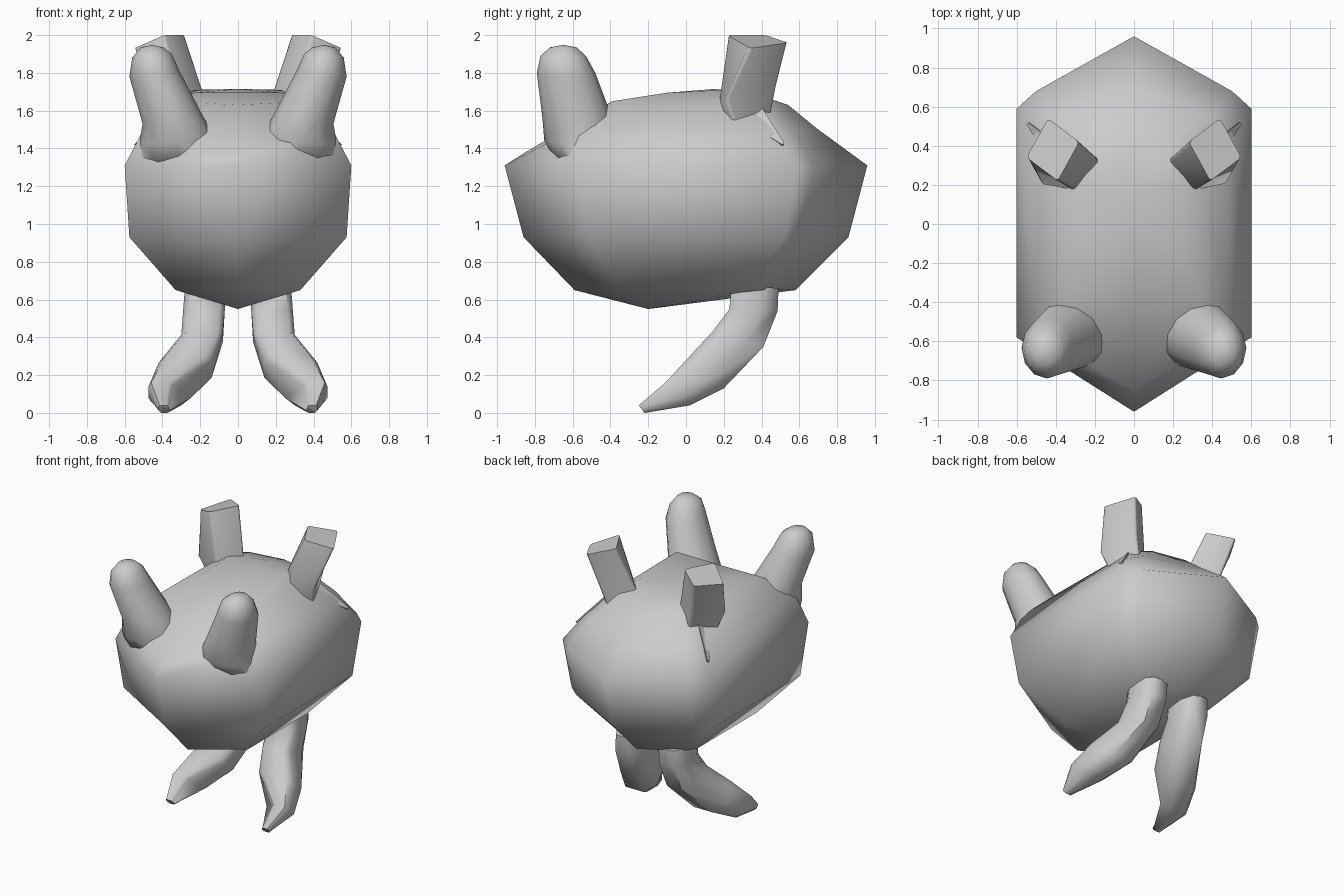
import bpy, bmesh, math
from mathutils import Vector

if "Cube" in bpy.data.objects:
    bpy.data.objects.remove(bpy.data.objects["Cube"])

grey = bpy.data.materials.new("plain grey")
grey.diffuse_color = (0.6, 0.6, 0.6, 1)
grey.use_nodes = True
grey.node_tree.nodes["Principled BSDF"].inputs["Base Color"].default_value = grey.diffuse_color


def loft(name, rings, start=None, end=None, angle=60, bevel=0):
    """Skin closed rings of equal length; ends close on a point or a flat cap."""
    bm = bmesh.new()
    rows = [[bm.verts.new(p) for p in ring] for ring in rings]
    n = len(rows[0])
    for a, b in zip(rows, rows[1:]):
        for i in range(n):
            j = (i + 1) % n
            bm.faces.new((a[i], a[j], b[j], b[i]))
    for row, tip in ((rows[0], start), (rows[-1], end)):
        if tip:
            v = bm.verts.new(tip)
            for i in range(n):
                bm.faces.new((row[i], row[(i + 1) % n], v))
        else:
            bm.faces.new(row)
    bmesh.ops.recalc_face_normals(bm, faces=bm.faces[:])
    if bevel:
        long_edges = [e for e in bm.edges
                      if abs(e.verts[0].co.z - e.verts[1].co.z) > 0.1]
        bmesh.ops.bevel(bm, geom=long_edges, offset=bevel, segments=2,
                        profile=0.5, affect='EDGES')
    me = bpy.data.meshes.new(name)
    bm.to_mesh(me)
    bm.free()
    me.materials.append(grey)
    ob = bpy.data.objects.new(name, me)
    bpy.context.collection.objects.link(ob)
    bpy.ops.object.select_all(action='DESELECT')
    ob.select_set(True)
    bpy.context.view_layer.objects.active = ob
    bpy.ops.object.shade_smooth_by_angle(angle=math.radians(angle))
    return ob


def pair(name, rings, start=None, end=None, **options):
    """Build a part on both sides."""
    for side, s in (("right", 1), ("left", -1)):
        flip = lambda p: (p[0] * s, p[1], p[2]) if p else None
        loft(side + "_" + name, [[flip(p) for p in r] for r in rings],
             flip(start), flip(end), **options)


# Body: half outlines from nose to tail, mirrored across the middle
def whole(half):
    return half + [(-x, y, z) for x, y, z in half[-2:0:-1]]


def level(z, nose, w, front, back, chamfer_x, chamfer_y, tail):
    return whole([(0, nose, z), (w, front, z), (w, back, z),
                  (chamfer_x, chamfer_y, z), (0, tail, z)])


body = [
    level(0.65, -0.59, 0.33, -0.36, 0.34, 0.28, 0.41, 0.58),
    level(0.93, -0.86, 0.575, -0.52, 0.52, 0.48, 0.60, 0.86),
    level(1.31, -0.96, 0.60, -0.58, 0.59, 0.50, 0.68, 0.96),
    whole([(0, -0.85, 1.38), (0.49, -0.56, 1.52), (0.49, 0.46, 1.49),
           (0.40, 0.56, 1.50), (0, 0.70, 1.50)]),
    whole([(0, -0.42, 1.63), (0.35, -0.39, 1.65), (0.33, 0.36, 1.66),
           (0.22, 0.45, 1.66), (0, 0.54, 1.63)]),
    whole([(0, -0.10, 1.695), (0.23, -0.10, 1.695), (0.23, 0.20, 1.71),
           (0.14, 0.30, 1.70), (0, 0.36, 1.69)]),
]
loft("body", body, start=(0, -0.2, 0.55), end=(0, 0.15, 1.715))


# Front horns: rounded stubs leaning outward, spreading into the body
def oval(cx, cy, z, rx, ry, tilt, n=12):
    return [(cx + rx * math.cos(t), cy + ry * math.sin(t), z - tilt * math.cos(t))
            for t in (2 * math.pi * i / n for i in range(n))]


horn = [
    oval(0.30, -0.50, 1.30, 0.24, 0.17, 0.00),
    oval(0.325, -0.55, 1.44, 0.20, 0.20, 0.02),
    oval(0.35, -0.575, 1.56, 0.155, 0.185, 0.03),
    oval(0.445, -0.635, 1.80, 0.13, 0.155, 0.02),
    oval(0.455, -0.65, 1.89, 0.105, 0.12, 0.01),
    oval(0.455, -0.65, 1.935, 0.06, 0.07, 0.0),
]
pair("front_horn", horn, end=(0.455, -0.65, 1.948))

# Rear horns: rounded square posts leaning outward with a flat slanted top
bottom = [(0.15, 0.33, 1.52), (0.28, 0.18, 1.52), (0.42, 0.28, 1.46), (0.30, 0.43, 1.46)]
middle = [(0.18, 0.33, 1.70), (0.30, 0.17, 1.64), (0.48, 0.21, 1.66), (0.38, 0.48, 1.72)]
top = [(0.28, 0.42, 2.00), (0.39, 0.22, 2.00), (0.55, 0.34, 1.93), (0.44, 0.54, 1.96)]
pair("rear_horn", [bottom, middle, top], angle=55, bevel=0.018)

# Small fins where the rear horns meet the body
fin = [[(0.42, 0.30, 1.55), (0.38, 0.40, 1.62), (0.34, 0.34, 1.50)],
       [(0.55, 0.51, 1.42), (0.54, 0.52, 1.43), (0.52, 0.51, 1.40)]]
pair("horn_fin", fin)


# Legs: each station gives the inner and outer x, the upper and lower (y, z),
# and how far the upper edge leans to the outside
stations = [
    (0.07, 0.28, (0.24, 0.68), (0.49, 0.66), 0),
    (0.07, 0.29, (0.23, 0.55), (0.485, 0.54), 0),
    (0.08, 0.30, (0.14, 0.43), (0.41, 0.35), 0),
    (0.14, 0.42, (0.02, 0.30), (0.20, 0.13), 0),
    (0.25, 0.475, (-0.11, 0.16), (0.02, 0.04), 0.8),
    (0.36, 0.42, (-0.25, 0.04), (-0.22, 0.00), 0.2),
]
leg = []
for x0, x1, up, low, lean in stations:
    mid = Vector(((x0 + x1) / 2, (up[0] + low[0]) / 2, (up[1] + low[1]) / 2))
    across = Vector(((x1 - x0) / 2, 0, 0))
    depth = Vector((0, (up[0] - low[0]) / 2, (up[1] - low[1]) / 2))
    corners = ((1, 0.6), (0.75, 1), (-0.75, 1), (-1, 0.7),
               (-1, -0.35), (-0.55, -1), (0.55, -1), (1, -0.35))
    leg.append([tuple(mid + across * ((a + lean) / (1 + lean) if d > 0 else a)
                      + depth * d) for a, d in corners])
pair("leg", leg)
